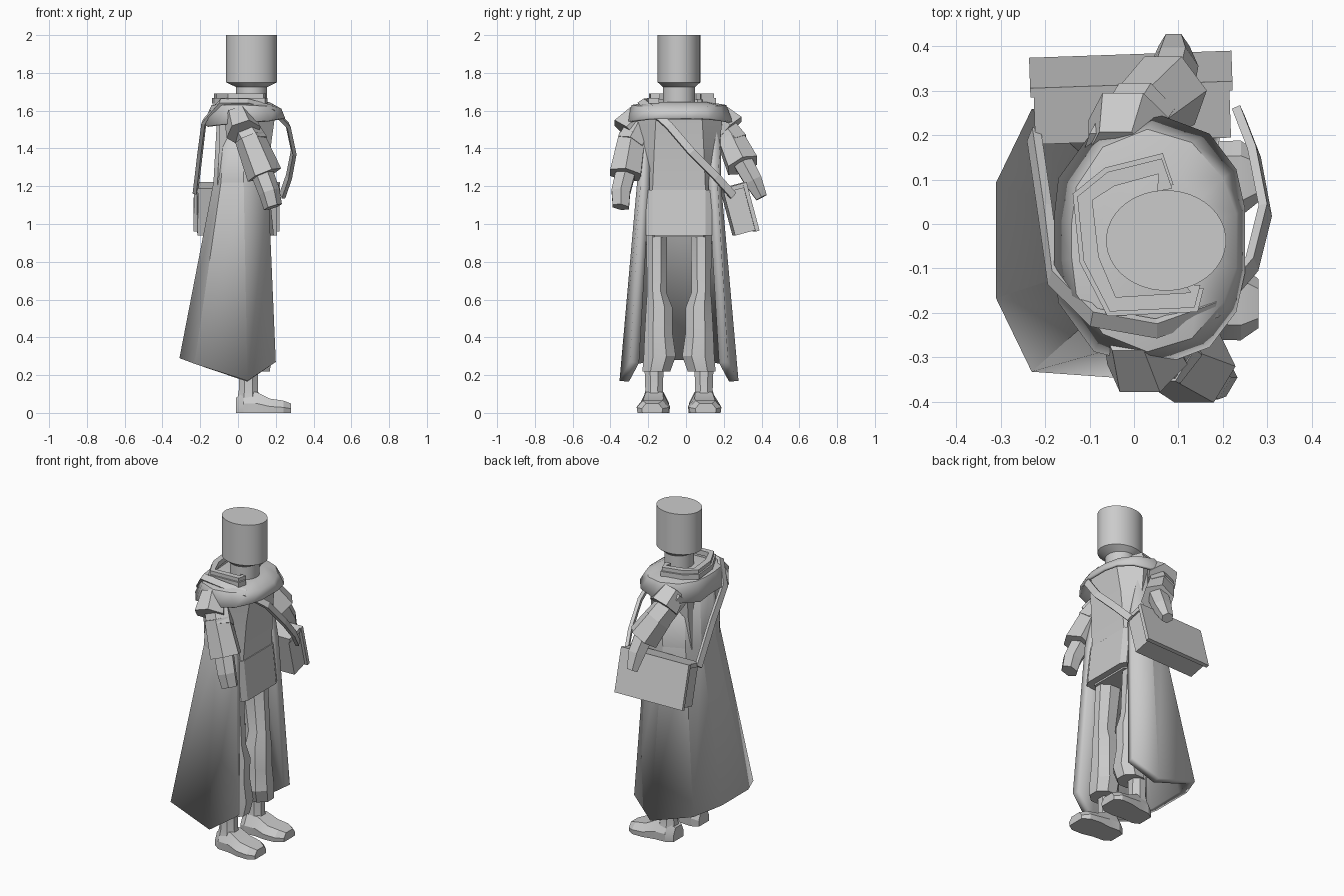
import bpy, bmesh, math
from mathutils import Vector, Matrix

if "Cube" in bpy.data.objects:
    bpy.data.objects.remove(bpy.data.objects["Cube"])

C = -0.037  # y of the figure's mirror plane


def mesh_object(name, bm, smooth=0, thick=0):
    bmesh.ops.recalc_face_normals(bm, faces=bm.faces)
    me = bpy.data.meshes.new(name)
    bm.to_mesh(me)
    bm.free()
    ob = bpy.data.objects.new(name, me)
    bpy.context.collection.objects.link(ob)
    if thick:
        m = ob.modifiers.new("thickness", 'SOLIDIFY')
        m.thickness, m.offset = thick, -1
    if smooth:
        bpy.ops.object.select_all(action='DESELECT')
        ob.select_set(True)
        bpy.context.view_layer.objects.active = ob
        bpy.ops.object.shade_smooth_by_angle(angle=math.radians(smooth))
    return ob


def loft(name, rings, closed=True, caps=(True, True), smooth=0, thick=0):
    bm = bmesh.new()
    vs = [[bm.verts.new(p) for p in r] for r in rings]
    n = len(vs[0])
    for a, b in zip(vs, vs[1:]):
        for i in range(n if closed else n - 1):
            j = (i + 1) % n
            bm.faces.new((a[i], a[j], b[j], b[i]))
    if caps[0]:
        bm.faces.new(vs[0])
    if caps[1]:
        bm.faces.new(vs[-1])
    return mesh_object(name, bm, smooth, thick)


def ellipse(x, y, z, rx, ry, n=8):
    a0 = math.pi / n
    return [(x + rx * math.cos(a0 + i * math.tau / n),
             y + ry * math.sin(a0 + i * math.tau / n), z) for i in range(n)]


def both_sides(half):
    """Mirror a half outline (x, dy, z) about the figure's middle plane."""
    left = [(x, C + d, z) for x, d, z in half]
    right = [(x, C - d, z) for x, d, z in reversed(half)]
    return left + right


def tube(name, pts, n=6, smooth=0):
    """Prism through points (x, y, z, radius)."""
    rings = []
    d = (Vector(pts[-1][:3]) - Vector(pts[0][:3])).normalized()
    u = d.cross(Vector((0, 1, 0))).normalized()
    v = d.cross(u)
    for *p, r in pts:
        rings.append([Vector(p) + r * (u * math.cos(k * math.tau / n) + v * math.sin(k * math.tau / n))
                      for k in range(n)])
    return loft(name, rings, smooth=smooth)


def band(name, path, width, thick, centre):
    """Flat strip with its face turned away from the centre."""
    pts = [Vector(p) for p in path]
    rings = []
    for i, p in enumerate(pts):
        t = (pts[min(i + 1, len(pts) - 1)] - pts[max(i - 1, 0)]).normalized()
        o = p - Vector(centre)
        o = (o - t * o.dot(t)).normalized()
        s = t.cross(o)
        rings.append([p + s * a * width / 2 + o * b * thick / 2
                      for a, b in ((-1, -1), (1, -1), (1, 1), (-1, 1))])
    return loft(name, rings)


def box(name, size, matrix):
    bm = bmesh.new()
    bmesh.ops.create_cube(bm, size=1, matrix=matrix @ Matrix.Diagonal((*size, 1)))
    return mesh_object(name, bm)


# Head: oval drum narrowing to the neck
loft("head", [ellipse(0.072, C, z, rx, ry, 40) for z, rx, ry in
              ((1.60, 0.083, 0.085), (1.725, 0.083, 0.085), (1.75, 0.135, 0.113), (2.0, 0.135, 0.113))],
     smooth=30)

# Torso and front waist flap
loft("torso", [both_sides(h) for h in (
    [(0.15, 0.13, 0.93), (0.08, 0.16, 0.93), (-0.07, 0.12, 0.93)],
    [(0.16, 0.14, 1.18), (0.09, 0.18, 1.18), (-0.11, 0.13, 1.18)],
    [(0.175, 0.13, 1.42), (0.09, 0.215, 1.42), (-0.10, 0.16, 1.42)],
    [(0.20, 0.12, 1.60), (0.09, 0.235, 1.60), (-0.10, 0.17, 1.60)])], smooth=25)
loft("waist_flap", [both_sides([(0.165 + k, 0.14, z), (0.145 + k, 0.175, z), (0.07, 0.185, z)])
                    for z, k in ((0.94, 0.025), (1.18, 0.0))])

# Long coat skirt, open at the front
coat_bottom = [(0.20, 0.26, 0.27), (0.05, 0.315, 0.17), (-0.23, 0.295, 0.26), (-0.31, 0.13, 0.29)]
coat_top = [(0.16, 0.205, 1.20), (0.03, 0.222, 1.22), (-0.09, 0.17, 1.22), (-0.13, 0.07, 1.22)]
coat_neck = [(0.11, 0.20, 1.5), (0.03, 0.225, 1.56), (-0.07, 0.16, 1.58), (-0.11, 0.06, 1.58)]
loft("long_coat", [both_sides(h) for h in (coat_bottom, coat_top, coat_neck)],
     closed=False, caps=(False, False), smooth=12, thick=0.05)

# Shoulder cape
hem = [(0.25, 0.07, 1.56), (0.23, 0.16, 1.56), (0.17, 0.24, 1.55), (0.05, 0.285, 1.54),
       (-0.09, 0.25, 1.53), (-0.17, 0.14, 1.52), (-0.18, 0.05, 1.54)]
shoulder = [(0.23, 0.06, 1.61), (0.20, 0.14, 1.62), (0.13, 0.22, 1.625), (0.03, 0.25, 1.63),
            (-0.07, 0.21, 1.63), (-0.13, 0.12, 1.63), (-0.14, 0.04, 1.63)]
top = [(0.05 + (x - 0.05) * 0.65, d * 0.65, 1.645) for x, d, z in shoulder]
loft("shoulder_cape", [both_sides(h) for h in (hem, shoulder, top)],
     caps=(False, True), smooth=40, thick=0.015)

# Stepped collar, open at the front
collar = [(0.07, 0.08), (0.06, 0.135), (-0.055, 0.105), (-0.115, 0.06), (-0.1, -0.08), (-0.05, -0.185), (0.135, -0.175), (0.135, -0.14)]
for nm, z, k, w in (("collar_base", 1.653, 1.04, 0.03), ("collar_top", 1.675, 0.97, 0.03)):
    band(nm, [(0.03 + (x - 0.03) * k, C + (y - C) * k, z) for x, y in collar], w, 0.035, (0.03, C, z))

# Legs and boots, one per side
for side, s in (("right", -1), ("left", 1)):
    loft(side + "_trouser_leg", [ellipse(x, C + s * d, z, rx, ry) for z, x, d, rx, ry in
         ((0.22, 0.09, 0.12, 0.085, 0.08), (0.30, 0.10, 0.102, 0.085, 0.092),
          (0.42, 0.09, 0.108, 0.08, 0.08), (0.56, 0.085, 0.105, 0.085, 0.075),
          (0.64, 0.08, 0.118, 0.075, 0.055), (0.95, 0.05, 0.118, 0.09, 0.06))], smooth=25)
    loft(side + "_boot_shaft", [ellipse(0.055, C + s * 0.132, z, rx, ry) for z, rx, ry in
         ((0.06, 0.065, 0.065), (0.12, 0.055, 0.05), (0.25, 0.055, 0.055))], smooth=30)
    rings = []
    for x, w, h in ((-0.01, 0.05, 0.08), (0.03, 0.075, 0.11), (0.10, 0.075, 0.11),
                    (0.17, 0.088, 0.075), (0.24, 0.085, 0.065), (0.28, 0.055, 0.05)):
        y = C + s * (0.125 + 0.06 * x)
        rings.append([(x, y + a * w, b * h) for a, b in
                      ((-0.95, 0), (-1, 0.45), (-0.6, 1), (0.6, 1), (1, 0.45), (0.95, 0))])
    loft(side + "_foot", rings, smooth=25)

# Arms: shoulder flap, sleeve, flared cuff, forearm
tube("right_shoulder_flap", [(0.0, -0.235, 1.575, 0.075), (0.03, -0.315, 1.485, 0.095)])
tube("right_sleeve", [(0.0, -0.22, 1.56, 0.075), (0.085, -0.295, 1.42, 0.08)])
tube("right_cuff", [(0.06, -0.285, 1.46, 0.08), (0.14, -0.32, 1.26, 0.095)])
tube("right_forearm", [(0.12, -0.315, 1.29, 0.06), (0.165, -0.345, 1.17, 0.057), (0.185, -0.345, 1.09, 0.05)])
tube("left_shoulder_flap", [(-0.03, 0.16, 1.575, 0.075), (-0.01, 0.235, 1.5, 0.095)])
tube("left_sleeve", [(-0.05, 0.15, 1.56, 0.075), (0.02, 0.26, 1.42, 0.08)])
tube("left_cuff", [(0.01, 0.24, 1.44, 0.08), (0.08, 0.30, 1.31, 0.095)])
tube("left_forearm", [(0.075, 0.30, 1.33, 0.06), (0.09, 0.355, 1.23, 0.055), (0.09, 0.40, 1.14, 0.035)])

# Shoulder bag, tilted, with an overhanging lid and outer cover plate
tilt = (Matrix.Translation((-0.005, 0.28, 1.07)) @ Matrix.Rotation(math.radians(2), 4, 'Z')
        @ Matrix.Rotation(math.radians(15), 4, 'X'))
box("bag_body", (0.42, 0.12, 0.24), tilt)
box("bag_lid", (0.44, 0.12, 0.025), tilt @ Matrix.Translation((0, 0, 0.125)))
box("bag_cover", (0.455, 0.022, 0.265), tilt @ Matrix.Translation((0, 0.06, 0.005)))

# Strap over the right shoulder, front and back down to the bag
band("bag_strap", [(0.235, 0.25, 1.15), (0.27, 0.16, 1.25), (0.295, 0.03, 1.38), (0.265, -0.09, 1.52),
                   (0.18, -0.19, 1.61), (0.05, -0.235, 1.645), (-0.09, -0.21, 1.645), (-0.18, -0.12, 1.54),
                   (-0.2, 0.03, 1.38), (-0.225, 0.2, 1.17)], 0.04, 0.02, (0.03, 0.0, 1.3))
